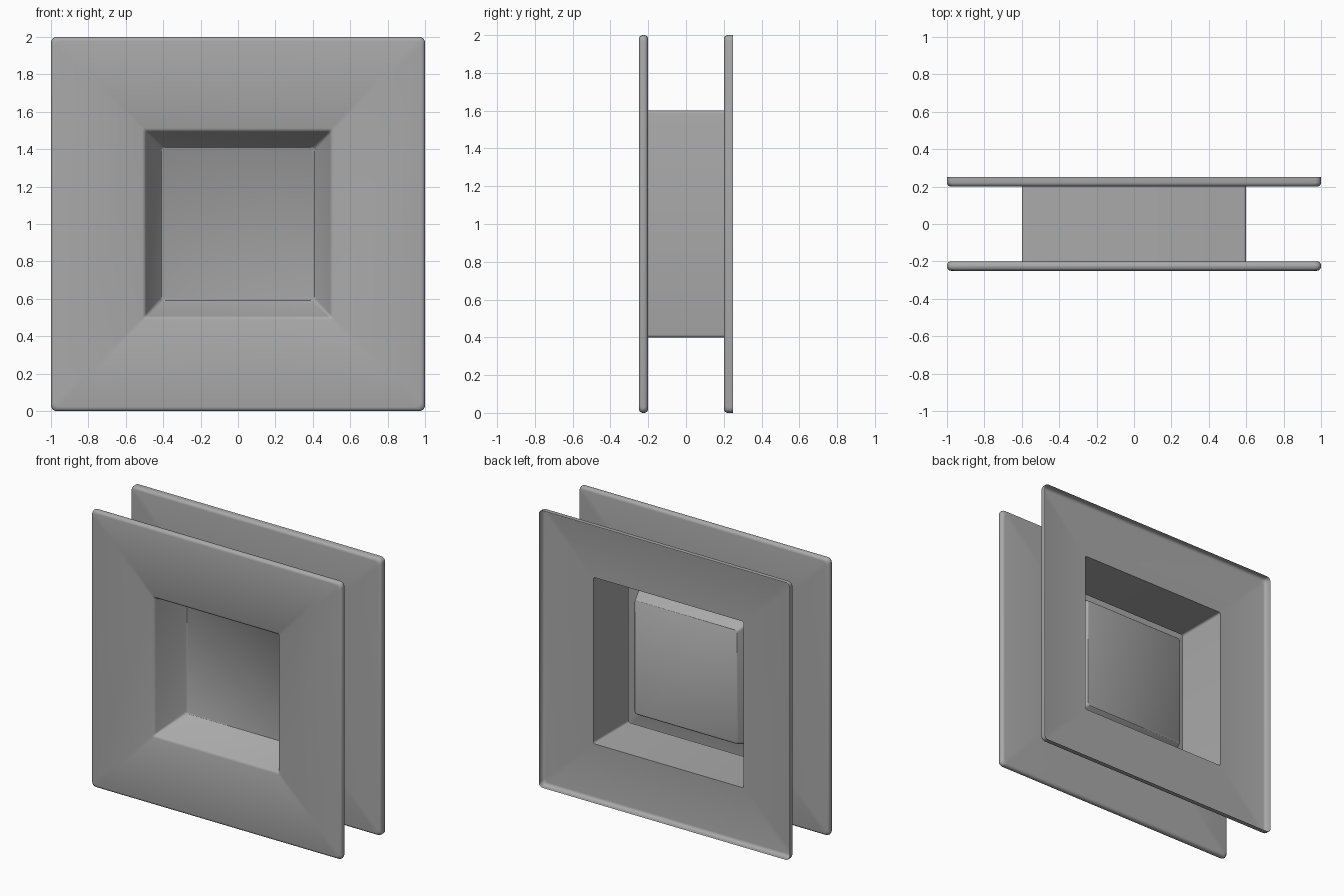
import bpy
import bmesh
from math import sin, cos, pi

cube = bpy.data.objects.get("Cube")
if cube:
    bpy.data.objects.remove(cube, do_unlink=True)

CORNER_STEPS = 4
ROUND = 0.022          # edge rounding of the plates
SOFT = 0.012           # small rounding of the recess


def make_material(name, value):
    mat = bpy.data.materials.new(name)
    mat.use_nodes = True
    colour = (value, value, value, 1)
    mat.diffuse_color = colour
    mat.node_tree.nodes["Principled BSDF"].inputs["Base Color"].default_value = colour
    return mat


def square_ring(bm, half, y, radius):
    """Rounded square loop of vertices in the xz plane, centred at z = 1."""
    verts = []
    for corner in range(4):
        mid = pi / 4 + corner * pi / 2
        cx = (half - radius) * (1 if cos(mid) > 0 else -1)
        cz = (half - radius) * (1 if sin(mid) > 0 else -1)
        for i in range(CORNER_STEPS + 1):
            a = corner * pi / 2 + i / CORNER_STEPS * pi / 2
            verts.append(bm.verts.new((cx + radius * cos(a), y, 1 + cz + radius * sin(a))))
    return verts


def arc(half, y, start, end, steps=4, r=ROUND):
    """Profile points (half width, y) of a rounded plate edge."""
    angles = [start + (end - start) * i / steps for i in range(steps + 1)]
    return [(half + r * cos(a), y + r * sin(a), 0.03) for a in angles]


# Profile from the recess floor, around the front plate, along the core, to the rear rim
profile = [(0.408, 0.0, 0.02), (0.414, -SOFT / 2, 0.02)]
profile += [(0.492, -0.232, SOFT), (0.499, -0.244, SOFT), (0.512, -0.25, SOFT)]
profile += arc(1 - ROUND, -0.25 + ROUND, -pi / 2, 0)
profile += arc(1 - ROUND, -0.2 - ROUND, 0, pi / 2)
profile += [(0.6, -0.2, 0.015), (0.6, 0.2, 0.015)]
profile += arc(1 - ROUND, 0.2 + ROUND, -pi / 2, 0)
profile += [(1.0, 0.25, 0.03)]

# Loft the rings into one continuous shell, open behind the rear plate
bm = bmesh.new()
rings = [square_ring(bm, *point) for point in profile]
floor = bm.faces.new(rings[0])
for inner, outer in zip(rings, rings[1:]):
    count = len(inner)
    for i in range(count):
        j = (i + 1) % count
        bm.faces.new((inner[i], inner[j], outer[j], outer[i]))
bmesh.ops.recalc_face_normals(bm, faces=bm.faces)
bm.normal_update()
if floor.normal.y > 0:
    bmesh.ops.reverse_faces(bm, faces=bm.faces)

mesh = bpy.data.meshes.new("recessed_double_panel")
bm.to_mesh(mesh)
bm.free()
panel = bpy.data.objects.new("recessed_double_panel", mesh)
bpy.context.collection.objects.link(panel)
mesh.materials.append(make_material("mid_grey", 0.4))

# Smooth the rounded edges, keep the steps crisp
bpy.ops.object.select_all(action="DESELECT")
panel.select_set(True)
bpy.context.view_layer.objects.active = panel
bpy.ops.object.shade_smooth_by_angle(angle=pi / 5)
